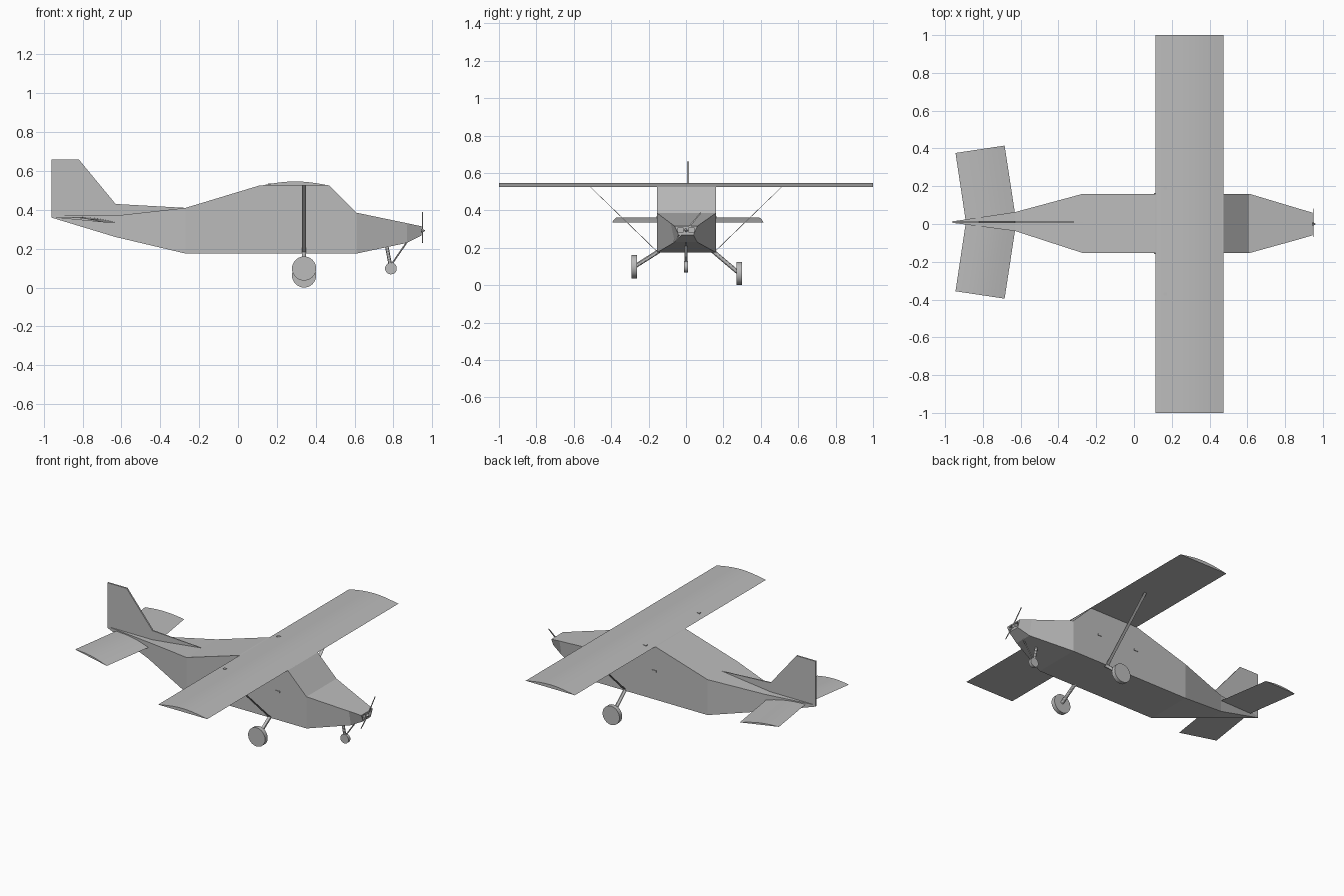
import bpy, bmesh, math
from mathutils import Vector

if "Cube" in bpy.data.objects:
    bpy.data.objects.remove(bpy.data.objects["Cube"], do_unlink=True)

GREY = (0.5, 0.5, 0.5, 1)
grey = bpy.data.materials.new("plain grey")
grey.use_nodes = True
grey.diffuse_color = GREY
grey.node_tree.nodes["Principled BSDF"].inputs["Base Color"].default_value = GREY


def finish(name, bm):
    bmesh.ops.recalc_face_normals(bm, faces=bm.faces)
    mesh = bpy.data.meshes.new(name)
    bm.to_mesh(mesh)
    bm.free()
    mesh.materials.append(grey)
    obj = bpy.data.objects.new(name, mesh)
    bpy.context.collection.objects.link(obj)
    return obj


def loft(name, rings):
    """Skin matching closed rings and cap both ends."""
    bm = bmesh.new()
    loops = [[bm.verts.new(p) for p in ring] for ring in rings]
    n = len(loops[0])
    for a, b in zip(loops, loops[1:]):
        for i in range(n):
            j = (i + 1) % n
            bm.faces.new((a[i], a[j], b[j], b[i]))
    bm.faces.new(loops[0])
    bm.faces.new(loops[-1])
    return finish(name, bm)


def box(name, centre, size):
    c, s = Vector(centre), Vector(size) / 2
    ring = [(-1, -1), (1, -1), (1, 1), (-1, 1)]
    return loft(name, [[c + Vector((s.x * k, s.y * u, s.z * v)) for u, v in ring]
                       for k in (-1, 1)])


def rod(name, start, end, r1, r2=None, sides=12):
    """Cylinder or cone between two points."""
    a, b = Vector(start), Vector(end)
    bm = bmesh.new()
    bmesh.ops.create_cone(bm, cap_ends=True, segments=sides, radius1=r1,
                          radius2=r1 if r2 is None else r2, depth=(b - a).length)
    turn = (b - a).to_track_quat("Z", "Y").to_matrix().to_4x4()
    turn.translation = (a + b) / 2
    bm.transform(turn)
    return finish(name, bm)


def wheel(name, centre, radius, width):
    c, h = Vector(centre), Vector((0, width / 2, 0))
    return rod(name, c - h, c + h, radius, sides=32)


# Fuselage: x, bottom z, top z, bottom half width, top half width, y centre
stations = [
    (-0.96, 0.36, 0.37, 0.004, 0.004, 0.01),
    (-0.63, 0.26, 0.37, 0.05, 0.05, 0.013),
    (-0.27, 0.175, 0.41, 0.157, 0.157, 0.003),
    (0.11, 0.175, 0.525, 0.157, 0.157, 0.003),
    (0.47, 0.175, 0.525, 0.157, 0.157, 0.003),
    (0.61, 0.175, 0.385, 0.157, 0.157, 0.003),
    (0.87, 0.23, 0.331, 0.06, 0.082, 0),
    (0.945, 0.268, 0.315, 0.04, 0.06, 0),
]
fuselage = loft("fuselage", [
    [(x, y - wb, zb), (x, y + wb, zb), (x, y + wt, zt), (x, y - wt, zt)]
    for x, zb, zt, wb, wt, y in stations])

# Recessed air intakes in the nose
for side in (-1, 1):
    cutter = box("intake_cutter", (0.945, side * 0.029, 0.294), (0.04, 0.026, 0.026))
    cutter.hide_render = True
    cutter.hide_viewport = True
    cut = fuselage.modifiers.new("intake", "BOOLEAN")
    cut.operation = "DIFFERENCE"
    cut.object = cutter


def airfoil(trail, lead, height, steps=10):
    """Flat underside and an arched top between two points."""
    a, b = Vector(trail), Vector(lead)
    return [a.lerp(b, i / steps) + Vector((0, 0, height * math.sin(math.pi * i / steps)))
            for i in range(steps + 1)]


def smooth(obj):
    bpy.ops.object.select_all(action="DESELECT")
    obj.select_set(True)
    bpy.context.view_layer.objects.active = obj
    bpy.ops.object.shade_smooth_by_angle(angle=math.radians(30))


# Wing and tailplanes
smooth(loft("wing", [airfoil((0.115, y, 0.524), (0.475, y, 0.524), 0.022)
                     for y in (-1, 1)]))
for side, label in ((-1, "right"), (1, "left")):
    root = airfoil((-0.89, 0.01, 0.36), (-0.623, 0.01, 0.335), 0.012)
    tip = airfoil((-0.945, 0.01 + side * 0.366, 0.36),
                  (-0.685, 0.01 + side * 0.405, 0.335), 0.012)
    smooth(loft("tailplane_" + label, [root, tip]))

# Fin with its long dorsal fillet
fin = [(-0.27, 0.41), (-0.63, 0.43), (-0.82, 0.66), (-0.96, 0.66),
       (-0.96, 0.365), (-0.63, 0.365)]
loft("fin", [[(x, 0.01 + t * (0.3 if x > -0.5 else 1), z) for x, z in fin]
             for t in (-0.005, 0.005)])

# Wing struts, main legs, wheels and door handles
for side, label, hub_y, hub_z in ((-1, "right", 0.277, 0.098), (1, "left", 0.285, 0.062)):
    strut = [(0.152, 0.18), (0.51, 0.525), (0.513, 0.525), (0.155, 0.178)]
    loft("wing_strut_" + label, [[(x, side * y, z) for y, z in strut]
                                 for x in (0.33, 0.35)])
    hub = (0.34, side * hub_y, hub_z)
    smooth(rod("main_leg_" + label, (0.34, side * 0.14, 0.185), hub, 0.011))
    smooth(wheel("main_wheel_" + label, hub, 0.062, 0.028))
    for x in (0.12, 0.4):
        box("door_handle_" + label, (x, 0.003 + side * 0.158, 0.363), (0.03, 0.006, 0.012))

# Nose wheel with leg and brace
smooth(wheel("nose_wheel", (0.787, 0, 0.098), 0.03, 0.02))
smooth(rod("nose_leg", (0.765, 0, 0.215), (0.787, 0, 0.098), 0.009))
smooth(rod("nose_brace", (0.87, 0, 0.235), (0.787, 0, 0.115), 0.004))

# Fuel caps
for y in (-0.37, 0.19):
    box("fuel_cap", (0.165, y, 0.533), (0.02, 0.016, 0.007))

# Propeller and spinner
rod("spinner", (0.94, 0, 0.293), (0.962, 0, 0.293), 0.012, 0.002)
blade = [(-0.07, 0.234), (-0.003, 0.296), (0.078, 0.39), (0.082, 0.386), (0.003, 0.29), (-0.066, 0.23)]
loft("propeller", [[(x, y, z) for y, z in blade] for x in (0.948, 0.951)])
